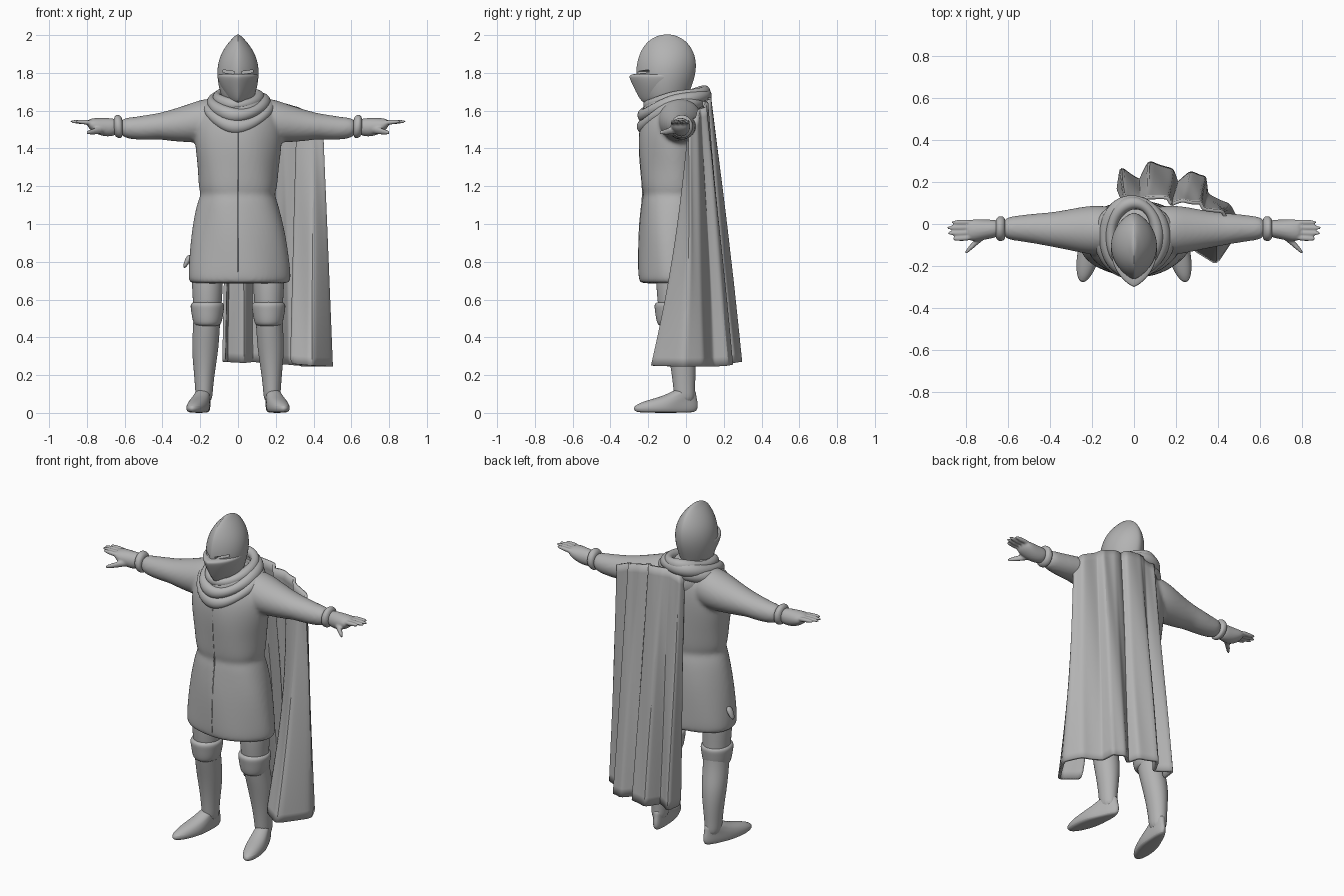
import bpy, bmesh
from math import sin, cos, pi, radians
from mathutils import Vector, Matrix

cube = bpy.data.objects.get("Cube")
if cube:
    bpy.data.objects.remove(cube)

grey = bpy.data.materials.new("stone_grey")
grey.use_nodes = True
GREY = (0.45, 0.45, 0.45, 1)
grey.diffuse_color = GREY
grey.node_tree.nodes["Principled BSDF"].inputs["Base Color"].default_value = GREY


def finish(name, bm, subdivide=0, angle=50):
    """Turn a bmesh into a smooth-shaded object."""
    bmesh.ops.recalc_face_normals(bm, faces=bm.faces)
    mesh = bpy.data.meshes.new(name)
    bm.to_mesh(mesh)
    bm.free()
    mesh.materials.append(grey)
    obj = bpy.data.objects.new(name, mesh)
    bpy.context.collection.objects.link(obj)
    if subdivide:
        obj.modifiers.new("subdivide", "SUBSURF").levels = subdivide
        obj.modifiers["subdivide"].render_levels = subdivide
    activate(obj)
    bpy.ops.object.shade_smooth_by_angle(angle=radians(angle))
    return obj


def activate(obj, *others):
    bpy.ops.object.select_all(action="DESELECT")
    for item in (obj, *others):
        item.select_set(True)
    bpy.context.view_layer.objects.active = obj


def apply_all(obj):
    activate(obj)
    bpy.ops.object.convert(target="MESH")


def loft(name, rings, axis="z", side=1, sides=16, front=1, back=1, ripple=0, subdivide=2):
    """Skin oval rings (x, y, z, half width, half depth) stacked along an axis."""
    bm = bmesh.new()
    crease = bm.edges.layers.float.new("crease_edge")
    rows = []
    for x, y, z, a, b in rings:
        row = []
        for i in range(sides):
            t = 2 * pi * i / sides
            s, c = sin(t), cos(t)
            if axis == "z":
                # powers above one sharpen the oval into a keel
                width = abs(s) ** (front if c > 0 else back) * (1 if s > 0 else -1)
                wave = 1 + ripple * sin(5 * t + 9 * z)
                p = (x + a * width * wave, y - b * c * wave, z)
            else:
                p = (x, y + a * c, z + b * s)
            row.append(bm.verts.new((p[0] * side, p[1], p[2])))
        rows.append(row)
    for low, high in zip(rows, rows[1:]):
        for i in range(sides):
            j = (i + 1) % sides
            bm.faces.new((low[i], low[j], high[j], high[i]))
        if front > 1:
            bm.edges.get((low[0], high[0]))[crease] = 0.8
    bm.faces.new(rows[0])
    bm.faces.new(rows[-1])
    return finish(name, bm, subdivide)


def merge(name, parts, voxel, smoothing):
    """Fuse overlapping closed parts into one smooth skin."""
    for part in parts:
        apply_all(part)
    activate(*parts)
    bpy.ops.object.join()
    obj = bpy.context.object
    obj.name = name
    obj.modifiers.new("fuse", "REMESH").voxel_size = voxel
    soft = obj.modifiers.new("soften", "SMOOTH")
    soft.iterations = smoothing
    apply_all(obj)
    bpy.ops.object.shade_smooth()
    return obj


# Tunic with flared skirt, bunched waist and sleeves fused at the shoulders
tunic = loft("tunic", [
    (.005, -.07, .685, .25, .16), (.005, -.07, .69, .275, .182), (.005, -.07, .77, .272, .184),
    (.004, -.07, .95, .252, .182), (0, -.07, 1.08, .224, .17), (0, -.072, 1.13, .208, .162),
    (0, -.072, 1.16, .196, .154), (0, -.072, 1.185, .21, .165), (0, -.07, 1.3, .215, .175),
    (0, -.07, 1.43, .235, .184), (0, -.065, 1.55, .23, .177), (0, -.05, 1.64, .17, .135),
    (0, -.05, 1.7, .09, .08)], sides=24, ripple=.018)
sleeve_rings = [
    (.05, -.03, 1.55, .10, .10), (.16, -.03, 1.55, .125, .125), (.25, -.028, 1.535, .112, .105),
    (.35, -.027, 1.522, .09, .086), (.42, -.025, 1.518, .08, .07), (.46, -.022, 1.513, .074, .07),
    (.56, -.02, 1.505, .061, .06), (.63, -.02, 1.512, .05, .05)]
sleeves = [loft("sleeve", sleeve_rings, "x", s) for s in (1, -1)]
merge("tunic", [tunic, *sleeves], .011, 4)

# Raised seam down the tunic front
loft("front_seam", [(0, -.249, .70, .004, .006), (0, -.249, .95, .004, .006),
                    (0, -.236, 1.08, .004, .006), (0, -.223, 1.16, .004, .006),
                    (0, -.240, 1.3, .004, .006), (0, -.248, 1.43, .004, .006),
                    (0, -.238, 1.54, .004, .006)], sides=6, subdivide=1)

for label, s in (("left", 1), ("right", -1)):
    # Rolled glove cuff
    loft(label + "_cuff", [(.61, -.022, 1.51, .045, .045), (.62, -.022, 1.512, .06, .062),
                           (.645, -.022, 1.52, .062, .064), (.66, -.022, 1.52, .04, .04)], "x", s)
    # Gloved hand: palm, four fingers and a thumb
    hand = [loft("palm", [(.63, -.02, 1.515, .042, .044), (.69, -.025, 1.51, .046, .052),
                          (.75, -.03, 1.518, .055, .045), (.80, -.03, 1.533, .05, .024)], "x", s)]
    for i, tip in enumerate((.865, .892, .895, .87)):
        y = -.07 + i * .026
        hand.append(loft("finger", [(.76, y * .9, 1.535, .014, .015),
                                    (.82, y, 1.54, .014, .014),
                                    (tip, y, 1.543, .009, .009)], "x", s, 8))
    hand.append(loft("thumb", [(.69, -.035, 1.505, .025, .025), (.74, -.075, 1.495, .022, .022),
                               (.775, -.11, 1.487, .018, .016), (.805, -.14, 1.483, .01, .01)],
                     "x", s, 8))
    merge(label + "_hand", hand, .006, 3)

    # Leg from thigh to ankle
    x = s * .162
    loft(label + "_leg", [
        (x, -.07, .80, .085, .09), (x, -.07, .66, .084, .09), (x, -.065, .54, .074, .082),
        (x + s * .006, -.05, .44, .072, .078), (x + s * .012, -.025, .34, .073, .077),
        (x + s * .016, -.012, .22, .057, .066), (x + s * .018, -.01, .12, .047, .057),
        (x + s * .018, -.005, .05, .044, .056)])
    # Knee guard with a rolled rim
    loft(label + "_knee_guard", [
        (x, -.07, .455, .06, .07), (x, -.07, .475, .078, .088), (x, -.07, .54, .088, .096),
        (x, -.07, .565, .092, .1), (x, -.07, .58, .088, .096), (x, -.07, .59, .07, .08)])
    # Rounded shoe turned slightly outward
    shoe = loft(label + "_shoe", [
        (0, -.11, 0, .035, .14), (0, -.112, .008, .054, .174), (0, -.112, .035, .058, .182),
        (0, -.08, .065, .052, .145), (0, -.03, .09, .048, .087), (0, .0, .13, .042, .054)])
    for v in shoe.data.vertices:
        v.co.x *= .8 if v.co.y > -.05 else 1
    shoe.data.transform(Matrix.Translation((s * .18, 0, 0)) @ Matrix.Rotation(s * .24, 4, "Z"))

# Helmet with a keeled ogive skull
helmet = loft("helmet", [
    (0, -.11, 1.62, .07, .10), (0, -.11, 1.70, .098, .13), (0, -.108, 1.78, .113, .158),
    (0, -.102, 1.85, .109, .159), (0, -.10, 1.91, .087, .143), (0, -.10, 1.96, .052, .11),
    (0, -.10, 1.985, .027, .075), (0, -.10, 2.004, .008, .03)], sides=24, front=1.5, back=1.3)
apply_all(helmet)


def cut_box(obj, centre, size, tilt):
    bm = bmesh.new()
    frame = Matrix.Translation(centre) @ Matrix.Rotation(tilt, 4, "Y")
    bmesh.ops.create_cube(bm, size=1, matrix=frame @ Matrix.Diagonal((*size, 1)))
    cutter = finish("slit_cutter", bm)
    cut = obj.modifiers.new("slit", "BOOLEAN")
    cut.operation = "DIFFERENCE"
    cut.object = cutter
    apply_all(obj)
    bpy.data.objects.remove(cutter)


# Eye slits
for s in (1, -1):
    cut_box(helmet, (s * .05, -.24, 1.805), (.06, .16, .014), -s * .15)
activate(helmet)
bpy.ops.object.shade_smooth_by_angle(angle=radians(40))

# Wedge visor jutting out below the eye slits
loft("visor", [
    (0, -.14, 1.635, .03, .07), (0, -.14, 1.65, .05, .10), (0, -.135, 1.72, .092, .14),
    (0, -.128, 1.775, .111, .173), (0, -.126, 1.79, .111, .174), (0, -.12, 1.797, .09, .14)],
    sides=24, front=1.5, back=1.3)

# Draped cowl: neck roll and folds sagging over the chest
loft("cowl_base", [(0, -.06, 1.50, .10, .16), (0, -.06, 1.56, .17, .185),
                   (0, -.055, 1.63, .165, .17), (0, -.055, 1.69, .125, .14)], ripple=.02)


def cowl_fold(name, y, z, rx, ry, thickness, tilt, sag):
    bm = bmesh.new()
    around, tube = 40, 10
    rows = []
    for i in range(around):
        t = 2 * pi * i / around
        drop = sag * max(0, -sin(t)) ** 2
        fat = thickness * (1 + .15 * sin(3 * t + z * 20))
        row = []
        for j in range(tube):
            p = 2 * pi * j / tube
            r = fat * cos(p)
            row.append(bm.verts.new((
                (rx + r) * cos(t), y + (ry + r) * sin(t),
                z + tilt * sin(t) - drop + fat * 1.1 * sin(p))))
        rows.append(row)
    for i in range(around):
        a, b = rows[i], rows[(i + 1) % around]
        for j in range(tube):
            k = (j + 1) % tube
            bm.faces.new((a[j], b[j], b[k], a[k]))
    return finish(name, bm, 1)


cowl_fold("cowl_neck_roll", -.05, 1.67, .11, .15, .03, .03, .01)
cowl_fold("cowl_middle_fold", -.06, 1.645, .138, .165, .034, .035, .035)
cowl_fold("cowl_low_fold", -.07, 1.615, .162, .155, .035, .03, .07)

# Cape: hangs from the back over the left shoulder and wraps past the left side
TOP = [(-.05, .09, 1.64), (-.04, .12, 1.65), (.03, .11, 1.67), (.07, .13, 1.67),
       (.16, .12, 1.66), (.18, .095, 1.65), (.24, .11, 1.64), (.31, .1, 1.62),
       (.33, .075, 1.61), (.42, .055, 1.57), (.445, .02, 1.54), (.40, .015, 1.49), (.31, .03, 1.47)]
HEM = [(-.075, .17, .27), (-.06, .26, .27), (.03, .205, .265), (.075, .295, .27),
       (.18, .255, .265), (.205, .195, .26), (.27, .24, .255), (.335, .225, .25),
       (.345, .14, .245), (.45, .09, .245), (.5, -.01, .245), (.39, -.19, .25), (.28, -.11, .26)]


def along(path, u):
    f = u * (len(path) - 1)
    i = min(int(f), len(path) - 2)
    return Vector(path[i]).lerp(Vector(path[i + 1]), f - i)


bm = bmesh.new()
columns, levels = 60, 14
grid = []
for row in range(levels + 1):
    v = row / levels
    line = []
    for col in range(columns + 1):
        u = col / columns
        p = along(TOP, u).lerp(along(HEM, u), v)
        p.y += .004 * sin(u * 44 + v * 5)
        # the front edge hangs straight before it flares forward
        p.y += .05 * sin(pi * v) * max(0, u - .8) * 5
        line.append(bm.verts.new(p))
    grid.append(line)
for a, b in zip(grid, grid[1:]):
    for i in range(columns):
        bm.faces.new((a[i], a[i + 1], b[i + 1], b[i]))
cape = finish("cape", bm, 1, 60)
cloth = cape.modifiers.new("cloth", "SOLIDIFY")
cloth.thickness = .016
cloth.offset = 0

# Small belt end poking out at the right hip
loft("belt_end", [(-.25, -.05, .84, .02, .02), (-.27, -.05, .80, .018, .025),
                  (-.285, -.05, .765, .008, .012)], sides=8)
